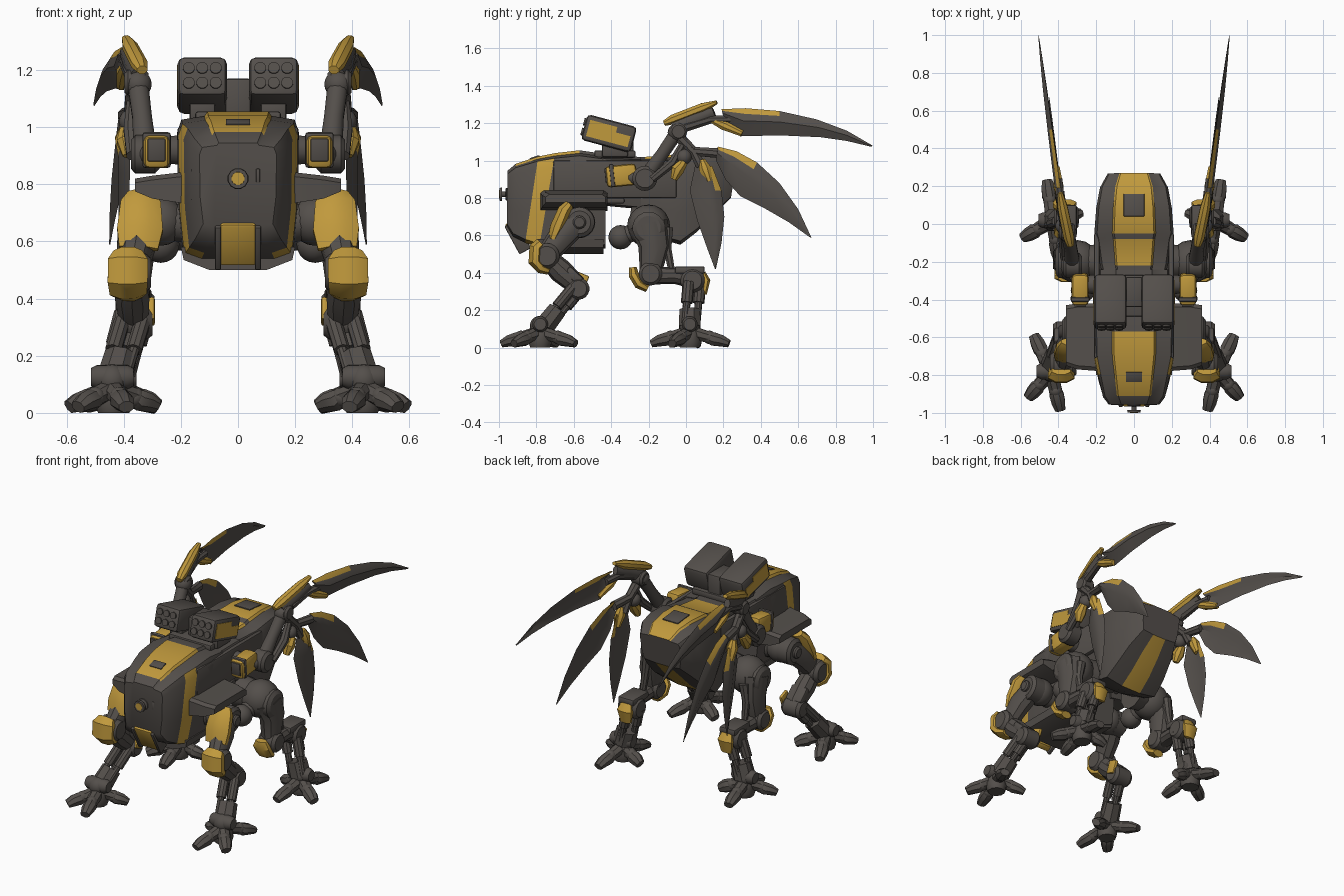
import bpy, bmesh, math
from mathutils import Vector, Matrix

GREY, YELLOW = 0, 1
mats = []
for label, col in (("dark gunmetal", (0.088, 0.078, 0.070, 1)), ("worn yellow", (0.53, 0.32, 0.046, 1))):
    m = bpy.data.materials.new(label)
    m.diffuse_color = col
    mats.append(m)


def finish(name, bm, mat=None, mirror=True):
    bmesh.ops.recalc_face_normals(bm, faces=bm.faces[:])
    for f in bm.faces:
        f.smooth = True
        if mat is not None:
            f.material_index = mat
    me = bpy.data.meshes.new(name)
    bm.to_mesh(me)
    bm.free()
    for m in mats:
        me.materials.append(m)
    me.set_sharp_from_angle(angle=math.radians(35))
    ob = bpy.data.objects.new(name, me)
    bpy.context.collection.objects.link(ob)
    if mirror:
        mod = ob.modifiers.new("mirror", 'MIRROR')
        mod.use_mirror_merge = False
    return ob


def loft(name, rings, mat=GREY, rule=None, mirror=True):
    """Skin a list of equal-length rings; rule(i, j) picks the colour of a face."""
    bm = bmesh.new()
    vs = [[bm.verts.new(p) for p in r] for r in rings]
    n = len(rings[0])
    for i in range(len(vs) - 1):
        for j in range(n):
            k = (j + 1) % n
            f = bm.faces.new((vs[i][j], vs[i][k], vs[i + 1][k], vs[i + 1][j]))
            f.material_index = rule(i, j) if rule else mat
    for r in (vs[0], vs[-1]):
        bm.faces.new(r).material_index = GREY if rule else mat
    return finish(name, bm, None, mirror)


def tube(name, pts, radii, mat=GREY, n=12, mirror=True):
    """Tube through points; each radius is a number or (across x, in side plane)."""
    pts = [Vector(p) for p in pts]
    rings = []
    for i, p in enumerate(pts):
        d = (pts[min(i + 1, len(pts) - 1)] - pts[max(i - 1, 0)]).normalized()
        ref = Vector((0, 1, 0)) if abs(d.x) > 0.97 else Vector((1, 0, 0))
        side = (ref - d * ref.dot(d)).normalized()
        up = d.cross(side)
        r = radii[i]
        w, h = r if isinstance(r, tuple) else (r, r)
        k = 1 / math.cos(math.pi / n)
        ang = [2 * math.pi * (j + 0.5) / n for j in range(n)]
        rings.append([p + side * (w * k * math.cos(a)) + up * (h * k * math.sin(a)) for a in ang])
    return loft(name, rings, mat, None, mirror)


def ball(name, p, r, mat=GREY):
    bm = bmesh.new()
    bmesh.ops.create_uvsphere(bm, u_segments=16, v_segments=10, radius=r)
    bmesh.ops.translate(bm, verts=bm.verts[:], vec=p)
    return finish(name, bm, mat)


def disc(name, p, r, half, mat=GREY):
    """Joint drum with chamfered rims, axis along x."""
    x, y, z = p
    return tube(name, [(x - half, y, z), (x - half * .7, y, z), (x + half * .7, y, z), (x + half, y, z)],
                [r * .75, r, r, r * .75], mat, 18)


def box(name, c, size, rx=0.0, mat=GREY, bevel=0.015, mirror=True):
    bm = bmesh.new()
    bmesh.ops.create_cube(bm, size=1)
    bmesh.ops.scale(bm, verts=bm.verts[:], vec=size)
    if bevel:
        bmesh.ops.bevel(bm, geom=bm.edges[:], offset=bevel, segments=2, profile=0.5, affect='EDGES')
    mt = Matrix.Translation(c) @ Matrix.Rotation(rx, 4, 'X')
    bmesh.ops.transform(bm, matrix=mt, verts=bm.verts[:])
    return finish(name, bm, mat, mirror)


# Hull shells: each section is (y at top, y at bottom, top, bottom, half width);
# the profile has a raised strip along the top
def hull(name, sections, rule, keel=.62):
    half = [(.5, 1), (.55, .97), (.93, .945), (1, .86), (.98, .35), (.9, .04), (keel, 0)]
    ring = half + [(-x, z) for x, z in reversed(half)]
    rings = [[(w * fx, yb + (yt - yb) * fz, zb + (zt - zb) * fz) for fx, fz in ring]
             for yt, yb, zt, zb, w in sections]
    return loft(name, rings, rule=rule, mirror=False)


STRIP = (0, 12, 13)
hull("front_hull", [(-.955, -.957, .945, .65, .135), (-.91, -.925, .983, .595, .165), (-.79, -.86, 1.022, .56, .19),
                    (-.70, -.785, 1.04, .535, .209), (-.57, -.57, 1.055, .53, .213), (-.43, -.43, 1.035, .53, .207)],
     lambda i, j: int((j in STRIP and 1 <= i <= 3) or (i == 2 and j in (2, 3, 4, 5, 7, 8, 9, 10))))
hull("middle_hull", [(-.45, -.45, 1.025, .76, .2), (-.24, -.24, 1.02, .74, .19)], lambda i, j: 0)
hull("rear_hull", [(-.25, -.3, 1.02, .70, .17), (-.22, -.2, 1.02, .62, .18), (-.08, -.1, 1.03, .57, .2),
                   (-.05, -.03, 1.045, .55, .21), (.09, .06, 1.05, .62, .2), (.20, .15, 1.035, .71, .18),
                   (.27, .24, .985, .80, .14)],
     lambda i, j: int((j in STRIP and i in (1, 3, 4, 5)) or (j == 6 and i >= 3)), .34)
box("nose_hatch", (0, -.81, 1.017), (.085, .055, .008), .32, GREY, .003, False)
box("rear_hatch", (0, .10, 1.05), (.11, .12, .008), -.1, GREY, .003, False)
box("side_panel", (.197, -.38, .9), (.03, .66, .2), 0, GREY, .01)
box("side_rail", (.203, -.52, .785), (.03, .38, .03), 0, GREY, .008)

# Chin, belly tray and sensor
loft("belly_tray", [[(sx * w, y, z) for sx, y in ((-1, -.8), (1, -.8), (1, -.44), (-1, -.44))]
                    for w, z in ((.2, .58), (.19, .535), (.1, .50))], mirror=False)
box("chin_plate", (0, -.912, .595), (.125, .04, .165), .5, YELLOW, .01, False)
box("chin_frame", (.07, -.90, .59), (.022, .07, .17), .5, GREY, .006)
tube("sensor_neck", [(0, -.94, .82), (0, -.962, .82), (0, -.966, .82)], [.036, .034, .026], mirror=False)
tube("sensor_head", [(0, -.96, .82), (0, -.984, .82), (0, -.985, .82), (0, -.998, .82)], [.014, .014, .036, .034],
     mirror=False)
tube("sensor_lens", [(0, -.99, .82), (0, -1.0, .82)], [.024, .022], YELLOW, mirror=False)
box("nose_slot", (.07, -.953, .83), (.014, .012, .05), 0, GREY, .004, False)

# Shoulder fenders
loft("shoulder_fender", [[(x, y0, zb), (x, y0, zt - .015), (x, y0 + .02, zt), (x, y1 - .02, zt), (x, y1, zt - .015),
                          (x, y1, zb)] for x, y0, y1, zb, zt in
                         ((.17, -.78, -.42, .73, .845), (.30, -.77, -.42, .75, .83), (.36, -.75, -.43, .775, .82))])

# Missile pods on a central turret
box("turret_pillar", (0, -.36, 1.09), (.09, .16, .16), 0, GREY, .01, False)
box("turret_base", (0, -.38, 1.035), (.3, .22, .04), 0, GREY, .01, False)
box("pod_bracket", (.125, -.38, 1.06), (.09, .14, .08), 0, GREY, .01)
TILT = -.26
pod = Vector((.125, -.412, 1.145))
spin = Matrix.Rotation(TILT, 3, 'X')
box("missile_pod", pod, (.172, .275, .142), TILT, GREY, .022)
box("pod_side_plate", pod + spin @ Vector((.086, -.04, .0)), (.006, .15, .09), TILT, YELLOW, 0)
box("pod_side_strip", pod + spin @ Vector((.086, .075, -.015)), (.006, .08, .06), TILT, YELLOW, 0)
for col in (-1, 0, 1):
    for row in (-1, 1):
        a = pod + spin @ Vector((col * .047, -.13, row * .027))
        d = spin @ Vector((0, -1, 0))
        tube("missile_tube", [a, a + d * .016, a + d * .016, a + d * .008], [.02, .02, .014, .012])


# Feet: ankle, heel pad and splayed toes
def foot(name, c, tips):
    c = Vector(c)
    tube(name + "_pad", [c, c + Vector((0, 0, .03)), c + Vector((0, 0, .075)), c + Vector((0, 0, .11))],
         [.05, .06, .055, .045], n=10)
    ball(name + "_ankle", c + Vector((0, 0, .115)), .055)
    disc(name + "_ankle_drum", c + Vector((0, 0, .125)), .042, .075)
    for tx, ty in tips:
        d = Vector((tx - c.x, ty - c.y, 0))
        p = [c + d * t + Vector((0, 0, z)) for t, z in ((.15, .075), (.5, .055), (.6, .046), (.8, .037), (1, .021))]
        tube(name + "_toe", p[:2], [(.036, .034), (.034, .03)], n=8)
        ball(name + "_knuckle", p[1], .036)
        tube(name + "_claw", p[1:], [(.03, .03), (.038, .036), (.036, .031), (.027, .02)], n=8)


def pistons(name, a, b, r, gap):
    a, b = Vector(a), Vector(b)
    for ox, oy in ((-gap, -gap * .5), (gap, -gap * .5), (0, gap)):
        o = Vector((ox, oy, 0))
        m = a.lerp(b, .5)
        tube(name, [a + o, m + o, m + o, b + o], [r, r, r * .65, r * .65], n=10)


# Front legs
ball("front_shoulder", (.27, -.57, .67), .085)
disc("front_shoulder_drum", (.33, -.57, .67), .08, .05)
disc("front_shoulder_cap", (.37, -.57, .67), .035, .03)
tube("front_shoulder_axle", [(.15, -.57, .66), (.27, -.57, .67)], [.07, .06])
tube("front_thigh", [(.32, -.58, .68), (.35, -.66, .6), (.37, -.74, .5)], [(.06, .07), (.065, .07), (.05, .055)], n=10)
tube("front_thigh_armor", [(.335, -.625, .765), (.34, -.65, .735), (.343, -.69, .64), (.348, -.715, .575)],
     [(.05, .025), (.07, .035), (.08, .038), (.068, .025)], YELLOW, 8)
disc("front_knee", (.375, -.745, .49), .068, .07)
tube("front_knee_armor", [(.385, -.775, .56), (.385, -.80, .535), (.386, -.805, .46), (.384, -.775, .425), (.38, -.735, .41)],
     [(.05, .03), (.07, .038), (.07, .038), (.065, .03), (.045, .02)], YELLOW, 8)
tube("front_shin", [(.375, -.74, .48), (.37, -.67, .41), (.365, -.58, .33)], [(.05, .05), (.06, .062), (.05, .05)], n=10)
box("front_shin_plate", (.37, -.60, .385), (.11, .1, .05), -.75, GREY, .012)
disc("front_hock", (.365, -.575, .315), .058, .065)
box("front_hock_armor", (.302, -.565, .355), (.022, .07, .085), -.4, YELLOW, .008)
pistons("front_piston", (.37, -.59, .32), (.43, -.755, .12), .028, .036)
tube("front_shank_cuff", [(.41, -.69, .2), (.435, -.76, .11)], [(.055, .05), (.06, .055)], n=8)
foot("front_foot", (.44, -.78, 0), ((.39, -.985), (.56, -.92), (.53, -.59), (.285, -.70)))

# Rear legs
ball("rear_hip", (.30, -.2, .65), .115)
disc("rear_hip_drum", (.365, -.2, .64), .085, .05)
tube("rear_hip_axle", [(.15, -.2, .66), (.28, -.2, .66)], [.1, .08])
ball("hip_motor", (.27, -.35, .59), .065)
tube("hip_link", [(.27, -.35, .59), (.29, -.22, .64)], [.045, .05])
tube("rear_thigh", [(.35, -.2, .66), (.36, -.17, .54), (.365, -.19, .40)], [(.07, .1), (.065, .08), (.05, .055)], n=10)
tube("rear_thigh_rod", [(.34, -.1, .64), (.355, -.1, .53), (.36, -.07, .38)], [.03, .022, .016], n=8)
disc("rear_knee", (.368, -.19, .395), .062, .06)
tube("rear_knee_armor", [(.365, -.285, .43), (.365, -.28, .39), (.365, -.25, .34), (.365, -.205, .315)],
     [(.035, .02), (.055, .028), (.055, .028), (.035, .02)], YELLOW, 8)
tube("rear_shin", [(.368, -.18, .385), (.362, -.06, .385), (.358, .03, .37)], [(.045, .045), (.045, .042), (.05, .05)], n=10)
box("rear_shin_plate", (.358, .02, .415), (.11, .16, .04), 0, GREY, .01)
disc("rear_hock", (.358, .035, .36), .065, .065)
tube("rear_hock_armor", [(.355, .09, .40), (.355, .108, .36), (.355, .097, .285)],
     [(.035, .015), (.05, .022), (.035, .014)], YELLOW, 8)
pistons("rear_piston", (.362, .035, .35), (.42, .015, .13), .03, .042)
tube("rear_shank_cuff", [(.40, .02, .2), (.425, .02, .11)], [(.058, .055), (.062, .058)], n=8)
foot("rear_foot", (.43, .02, 0), ((.46, .23), (.59, -.075), (.40, -.185), (.28, .06)))

# Wing arms
tube("wing_axle", [(.17, -.32, .92), (.32, -.32, .92)], [.055, .04])
box("wing_bracket", (.285, -.345, .92), (.09, .165, .115), .1, YELLOW, .02)
box("wing_bracket_clamp", (.285, -.395, .92), (.1, .025, .125), .1, GREY, .01)
box("wing_bracket_face", (.285, -.427, .92), (.062, .012, .08), .1, GREY, .004)
tube("wing_link", [(.30, -.30, .91), (.33, -.22, .9)], [.03, .045])
disc("wing_root_joint", (.325, -.22, .905), .066, .05)
tube("wing_arm", [(.325, -.22, .905), (.335, -.13, 1.03), (.35, -.05, 1.15)], [.042, .034, .036])
tube("wing_arm_rod", [(.37, -.18, .9), (.375, -.07, .99), (.37, .0, 1.12)], [.02, .025, .016], n=8)
ball("wing_elbow", (.35, -.05, 1.15), .048)
disc("wing_elbow_drum", (.355, -.04, 1.155), .045, .042)
tube("wing_forearm", [(.35, -.06, 1.17), (.375, .05, 1.22), (.395, .15, 1.26)], [(.028, .04), (.024, .035), (.018, .025)], n=8)
tube("wing_forearm_armor", [(.335, -.115, 1.2), (.345, -.07, 1.22), (.378, .09, 1.282), (.392, .165, 1.312)],
     [(.018, .015), (.028, .026), (.026, .026), (.014, .01)], YELLOW, 8)
ball("blade_hub", (.375, -.01, 1.02), .042)
tube("blade_hub_armor", [(.385, -.065, .9), (.39, -.045, .95), (.39, -.01, .995)], [.018, .034, .022], YELLOW, 8)
for tip in ((.395, .17, 1.04), (.385, .08, .97)):
    tube("blade_finger", [(.365, -.03, 1.12), (.375, .04, 1.05), tip], [.028, .024, .026], n=8)
tube("upper_blade_finger", [(.37, .0, 1.18), (.39, .13, 1.22), (.40, .24, 1.22)], [.025, .022, .02], n=8)
tube("blade_finger_armor", [(.395, .14, 1.215), (.40, .2, 1.19), (.41, .3, 1.145)], [.015, .026, .016], YELLOW, 8)


# Wing blades: pairs of leading and trailing edge points (y, z, y, z), ridged on the outer side
def blade(name, pairs, x0, slope, painted):
    rings = []
    for i, (ya, za, yb, zb) in enumerate(pairs):
        t = .016 * (1 - .9 * (i / (len(pairs) - 1)) ** 2)
        ring = []
        for f, o in ((0, -t * .4), (.2, t * .8), (.45, t * 1.5), (1, -t * .6), (.45, t * .5), (.2, -t * .4)):
            y = ya + (yb - ya) * f
            ring.append((x0 + slope * y + o, y, za + (zb - za) * f))
        rings.append(ring)
    loft(name, rings, rule=lambda i, j: int(j in (0, 5) and i < painted))


blade("upper_blade", [(.19, 1.275, .2, 1.23), (.32, 1.28, .29, 1.13), (.5, 1.265, .5, 1.135), (.7, 1.22, .72, 1.125),
                      (.86, 1.16, .86, 1.105), (.998, 1.08, .99, 1.074)], .37, .135, 2)
blade("middle_blade", [(.17, 1.075, .16, 1.0), (.27, 1.05, .21, .90), (.38, .99, .29, .81), (.5, .88, .42, .745),
                       (.6, .74, .55, .67), (.67, .59, .665, .588)], .375, .11, 2)
blade("lower_blade", [(.14, .97, .05, .98), (.19, .84, .02, .84), (.205, .7, .06, .68), (.19, .56, .11, .54),
                      (.16, .42, .155, .42)], .385, .1, 1)
tube("lower_blade_armor", [(.395, .085, 1.005), (.398, .1, .96), (.40, .125, .89)], [.016, .032, .018], YELLOW, 8)
